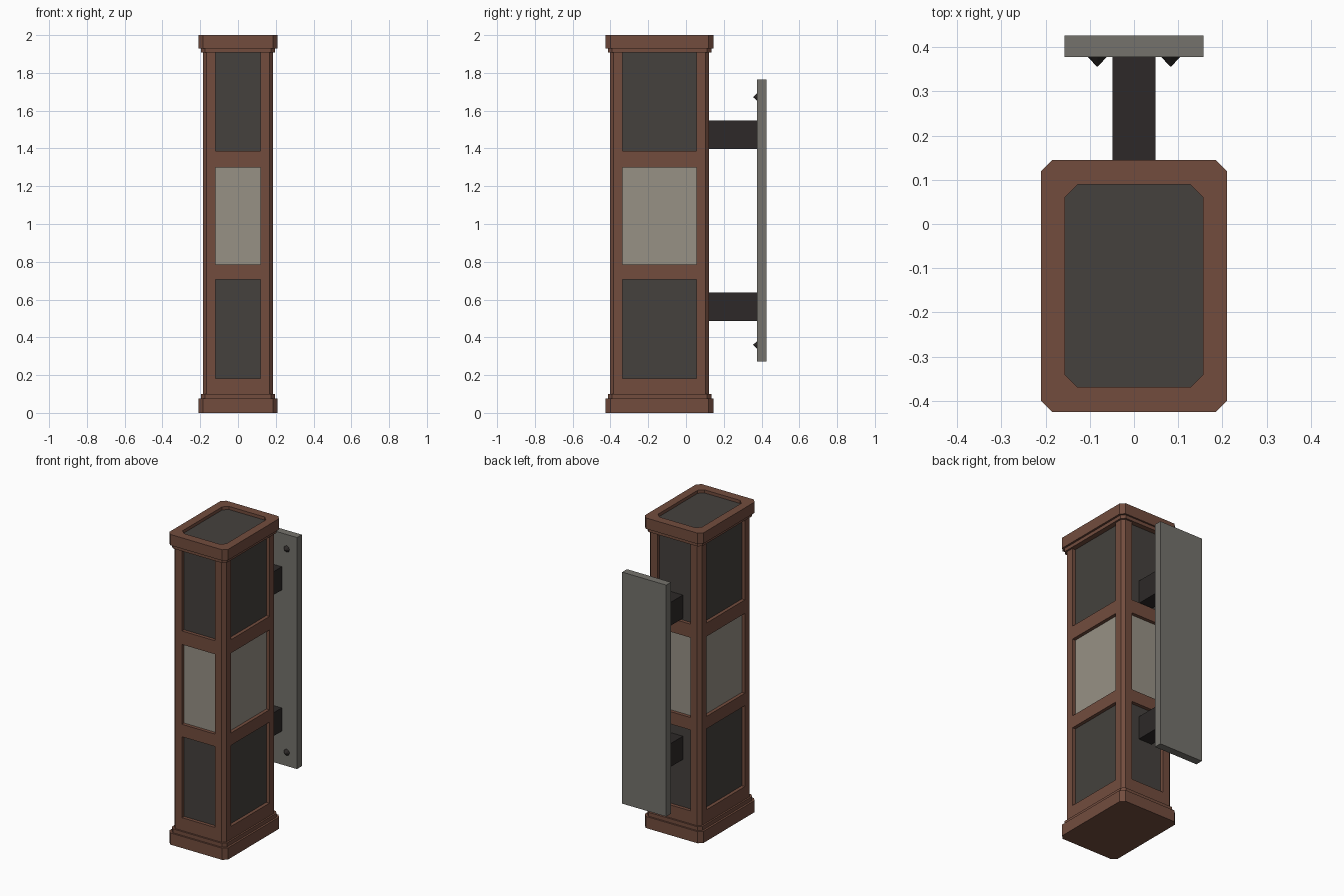
import bpy, bmesh, math
from mathutils import Matrix, Vector

if "Cube" in bpy.data.objects:
    bpy.data.objects.remove(bpy.data.objects["Cube"])

CY = -0.14            # centre of the post in y
PX, PY = 0.118, 0.195  # half widths of the panel openings


def material(name, rgb):
    m = bpy.data.materials.new(name)
    m.diffuse_color = (*rgb, 1)
    m.use_nodes = True
    m.node_tree.nodes["Principled BSDF"].inputs["Base Color"].default_value = m.diffuse_color
    return m


BROWN = material("brown_frame", (0.17, 0.073, 0.048))
DARK = material("dark_panel", (0.059, 0.053, 0.047))
LIGHT = material("light_panel", (0.31, 0.283, 0.235))
BLACK = material("black_metal", (0.026, 0.022, 0.021))
GREY = material("grey_plate", (0.176, 0.17, 0.151))


def add_object(name, bm, *mats):
    bmesh.ops.recalc_face_normals(bm, faces=bm.faces)
    me = bpy.data.meshes.new(name)
    bm.to_mesh(me)
    bm.free()
    for m in mats:
        me.materials.append(m)
    ob = bpy.data.objects.new(name, me)
    bpy.context.collection.objects.link(ob)
    return ob


def box(name, lo, hi, mat):
    bm = bmesh.new()
    lo, hi = Vector(lo), Vector(hi)
    mx = Matrix.Translation((lo + hi) / 2) @ Matrix.Diagonal((*(hi - lo), 1))
    bmesh.ops.create_cube(bm, size=1, matrix=mx)
    return add_object(name, bm, mat)


def ring(bm, hx, hy, c, z):
    """Chamfered rectangle, counter-clockwise, with points at the panel edges."""
    pts = [(-hx + c, -hy), (-PX, -hy), (PX, -hy), (hx - c, -hy),
           (hx, -hy + c), (hx, -PY), (hx, PY), (hx, hy - c)]
    pts += [(-x, -y) for x, y in pts]
    return [bm.verts.new((x, y + CY, z)) for x, y in pts]


# Post: one stack of chamfered rings with plinth, ledges, rails and cap
BODY, LEDGE, CAP = (0.186, 0.263, 0.02), (0.197, 0.274, 0.022), (0.21, 0.285, 0.025)
RECESS = (0.156, 0.229, 0.028)
levels = [(CAP, 0), (CAP, 0.075), (LEDGE, 0.075), (LEDGE, 0.1), (BODY, 0.1),
          (BODY, 0.183), (BODY, 0.705), (BODY, 0.785), (BODY, 1.30),
          (BODY, 1.387), (BODY, 1.908), (LEDGE, 1.908), (LEDGE, 1.93),
          (CAP, 1.93), (CAP, 2.0), (RECESS, 2.0), (RECESS, 1.98)]
panel_rows = {5: 1, 7: 2, 9: 1}   # level index -> material slot
bm = bmesh.new()
rings = [ring(bm, *size, z) for size, z in levels]
panels = []
for i, (a, b) in enumerate(zip(rings, rings[1:])):
    for k in range(16):
        n = (k + 1) % 16
        f = bm.faces.new((a[k], a[n], b[n], b[k]))
        if i in panel_rows and k in (1, 5, 9, 13):
            panels.append((f, panel_rows[i]))
bm.faces.new(rings[0][::-1])
bm.faces.new(rings[-1]).material_index = 1
bm.normal_update()

# Sunken panels on all four sides
for f, slot in panels:
    inward = -f.normal.copy() * 0.022
    new = bmesh.ops.extrude_discrete_faces(bm, faces=[f])["faces"][0]
    bmesh.ops.translate(bm, verts=new.verts, vec=inward)
    new.material_index = slot
add_object("post", bm, BROWN, DARK, LIGHT)

# Rear mounting plate and its two brackets
box("mounting_plate", (-0.157, 0.377, 0.272), (0.157, 0.426, 1.765), GREY)
for name, z in (("lower_bracket", 0.4875), ("upper_bracket", 1.398)):
    box(name, (-0.0485, 0.095, z), (0.0485, 0.38, z + 0.15), BLACK)

# Pointed screws on the plate
for x in (-0.083, 0.083):
    for z in (0.36, 1.672):
        bm = bmesh.new()
        mx = Matrix.Translation((x, 0.367, z)) @ Matrix.Rotation(math.pi / 2, 4, "X")
        bmesh.ops.create_cone(bm, cap_ends=True, segments=8, radius1=0.022,
                              radius2=0.001, depth=0.022, matrix=mx)
        add_object("plate_screw", bm, BLACK)
